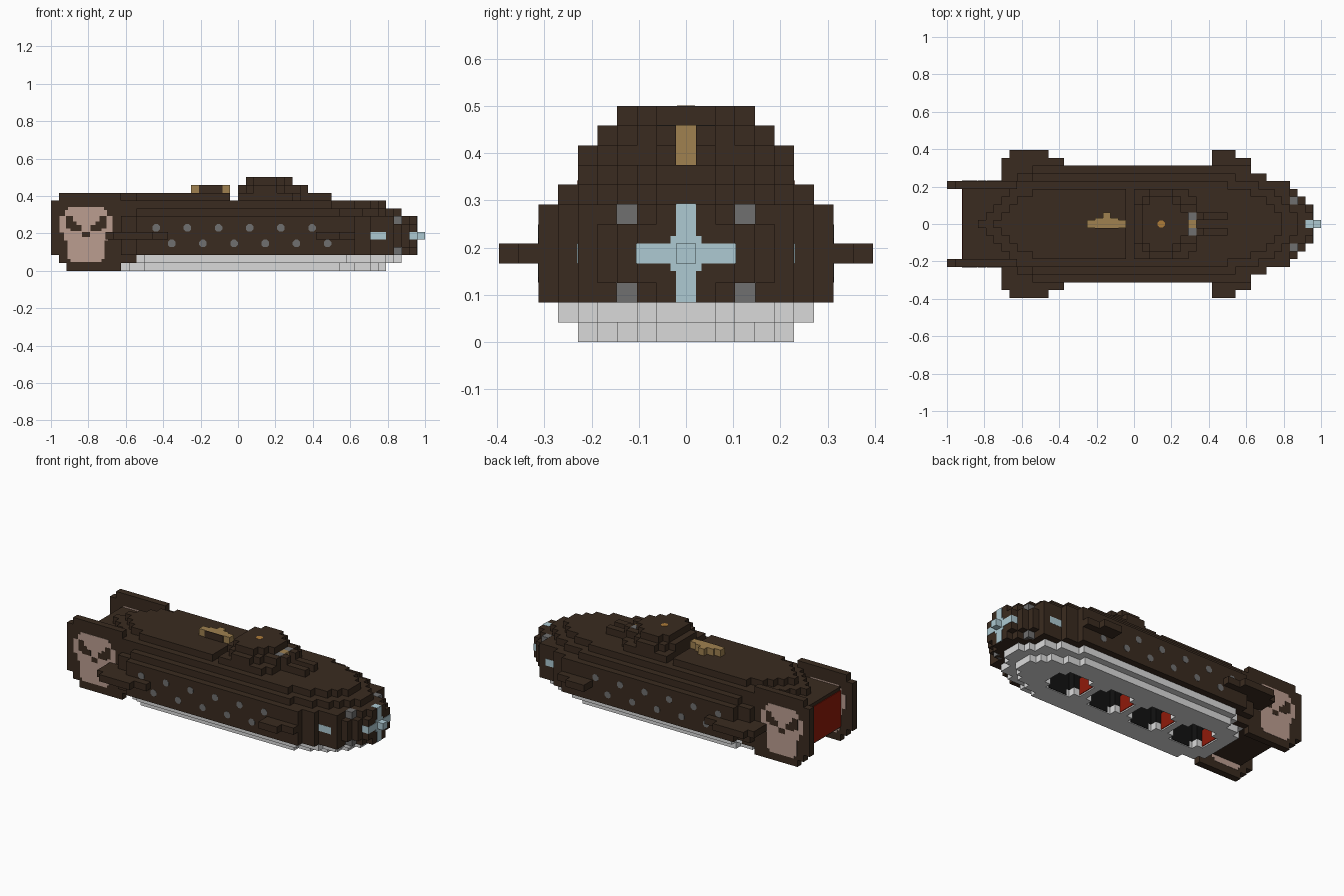
import bpy, bmesh, math

U = 1 / 24  # one block

cube = bpy.data.objects.get("Cube")
if cube:
    bpy.data.objects.remove(cube, do_unlink=True)


def material(name, r, g, b):
    m = bpy.data.materials.new(name)
    m.use_nodes = True
    m.diffuse_color = (r, g, b, 1)
    node = next(n for n in m.node_tree.nodes if n.type == 'BSDF_PRINCIPLED')
    node.inputs["Base Color"].default_value = (r, g, b, 1)
    node.inputs["Roughness"].default_value = 0.8
    return m


BROWN = material("dark brown", 0.042, 0.024, 0.014)
PALE = material("pale grey", 0.7, 0.7, 0.7)
GREY = material("mid grey", 0.16, 0.16, 0.16)
BLUE = material("pale blue", 0.42, 0.59, 0.65)
GOLD = material("dull gold", 0.35, 0.22, 0.08)
ORANGE = material("orange", 0.42, 0.2, 0.04)
BONE = material("bone pink", 0.5, 0.34, 0.28)
RED = material("dark red", 0.28, 0.01, 0.003)
BLACK = material("black", 0.006, 0.006, 0.006)


def prism(name, polys, lo, hi, mat, axis='z'):
    """Extrude flat outlines (in blocks) along z or y."""
    bm = bmesh.new()
    for poly in polys:
        if axis == 'z':
            place = lambda p, h: (p[0] * U, p[1] * U, h * U)
        else:
            place = lambda p, h: (p[0] * U, h * U, p[1] * U)
        a = [bm.verts.new(place(p, lo)) for p in poly]
        b = [bm.verts.new(place(p, hi)) for p in poly]
        bm.faces.new(a)
        bm.faces.new(b[::-1])
        n = len(a)
        for i in range(n):
            j = (i + 1) % n
            bm.faces.new((a[j], a[i], b[i], b[j]))
    bmesh.ops.recalc_face_normals(bm, faces=bm.faces)
    mesh = bpy.data.meshes.new(name)
    bm.to_mesh(mesh)
    bm.free()
    mesh.materials.append(mat)
    ob = bpy.data.objects.new(name, mesh)
    bpy.context.collection.objects.link(ob)
    return ob


def steps(sections, end):
    """Symmetric stepped outline from (start x, half width) sections."""
    side = []
    for i, (x, w) in enumerate(sections):
        x2 = sections[i + 1][0] if i + 1 < len(sections) else end
        side += [(x, w), (x2, w)]
    return side + [(x, -w) for x, w in reversed(side)]


def slab(name, z0, z1, sections, end, mat=BROWN):
    return prism(name, [steps(sections, end)], z0, z1, mat)


def rect(x0, x1, y0, y1):
    return [(x0, y0), (x1, y0), (x1, y1), (x0, y1)]


def octagon(x, y, r):
    return [(x + r * math.cos(math.tau * (i + 0.5) / 8),
             y + r * math.sin(math.tau * (i + 0.5) / 8)) for i in range(8)]


def box(name, x0, x1, y0, y1, z0, z1, mat=BROWN):
    return prism(name, [rect(x0, x1, y0, y1)], z0, z1, mat)


# Keel in two steps
keel_lower = slab("keel_lower", 0, 1, [(-15, 3.5), (-14, 4.5), (-12, 5.5), (13, 4.5),
                                       (15, 3.5), (17, 2.5), (18, 1.5)], 19, PALE)
keel_upper = slab("keel_upper", 1, 2, [(-15, 4.5), (-13, 5.5), (-12, 6.5), (14, 5.5),
                                       (17, 4.5), (19, 2.5), (20, 1.5)], 21, PALE)

# Main hull, fuller at mid height towards the bow
stern = [(-22, 4.5), (-17, 5.5), (-15, 6.5), (-13, 7.5), (15, 6.5), (17, 5.5)]
slim = stern + [(20, 3.5), (21, 2.5), (22, 1.5)]
full = stern + [(20, 4.5), (21, 3.5), (22, 2.5)]
hull_lower = slab("hull_lower", 2, 3, slim, 23)
hull_middle = slab("hull_middle", 3, 6, full, 23)
slab("hull_upper", 6, 7, slim, 23)

# Four dark bays cut up through the keel, pale only at their stepped corners
centres = [-10, -3, 4, 11]
bays = [steps([(c - 3, 1.5), (c - 2, 2.5), (c + 2, 1.5)], c + 3) for c in centres]
cutter = prism("bay_cutter", bays, -1, 4, BLACK)
cutter.hide_render = True
cutter.display_type = 'WIRE'
for part in (keel_lower, keel_upper, hull_lower, hull_middle):
    mod = part.modifiers.new("bays", 'BOOLEAN')
    mod.operation = 'DIFFERENCE'
    mod.solver = 'EXACT'
    mod.object = cutter
    if part is not keel_lower:
        mod.material_mode = 'TRANSFER'
prism("bay_red_panels", [rect(c - 3, c - 2.9, -1.5, 1.5) for c in centres], 0.2, 2.6, RED)
for s, side in ((1, "left"), (-1, "right")):
    prism("bay_lining_" + side, [rect(c - 1.5, c + 1.5, s * 2.42, s * 2.5)
                                 for c in centres], 0.1, 1, BLACK)

# Roof steps
slab("shoulder", 7, 8, [(-22, 4.5), (-15, 5.5), (-13, 6.5), (13, 5.5), (16, 4.5),
                        (18, 3.5), (19, 2.5), (20, 1.5)], 21)
slab("roof_lower", 8, 9, [(-20, 0.5), (-19, 1.5), (-18, 2.5), (-17, 3.5), (-16, 4.5),
                          (-14, 5.5), (12, 4.5), (15, 3.5), (17, 2.5), (18, 1.5)], 19)
slab("roof_rear", 9, 10, [(-18, 0.5), (-17, 1.5), (-16, 2.5), (-15, 3.5), (-13, 4.5)], -1)
slab("roof_front", 9, 10, [(0, 4.5), (7, 3.5)], 8)

# Cabin
slab("cabin_lower", 10, 11, [(0, 2.5), (1, 3.5), (2, 4.5), (5, 3.5), (6, 2.5)], 8)
slab("cabin_upper", 11, 12, [(1, 2.5), (2, 3.5), (5, 2.5), (6, 1.5)], 7)
prism("cabin_lamp", [octagon(3.5, 0, 0.5)], 12, 12.03, ORANGE)
box("cabin_nose_top", 7, 8, -0.5, 0.5, 11, 11.03, GOLD)
box("cabin_nose_front", 8, 8.05, -0.5, 0.5, 9, 11, GOLD)
for s, side in ((1, "left"), (-1, "right")):
    box("window_" + side, 7, 8, s * 0.5, s * 1.5, 11, 11.03, GREY)
    box("rail_" + side, 8, 12, s * 0.5, s * 1.5, 9, 10)
    box("rail_step_" + side, 8, 9, s * 0.5, s * 1.5, 10, 11)

# Roof gun
box("gun_barrel", -6, -1, -0.5, 0.5, 10, 11, GOLD)
box("gun_mount", -5, -2, 0.5, 0.8, 10, 11, GOLD)
box("gun_mount_tip", -4, -3, 0.8, 1.5, 10, 11, GOLD)
box("gun_guard", -5, -2, -0.6, -0.5, 10, 11)

# Bow cross
box("bow_tip", 23, 24, -0.5, 0.5, 4, 5, BLUE)
box("cross_upright", 22.9, 23.06, -0.5, 0.5, 2, 7, BLUE)
box("cross_top", 22, 23, -0.5, 0.5, 7, 7.03, BLUE)
slab("cross_arms", 4, 5, [(22, 2.53)], 23.05, BLUE)
slab("cross_centre", 3.6, 5.4, [(22.9, 0.8)], 23.05, BLUE)

# Stern panel
box("stern_panel", -22.1, -22, -4.5, 4.5, 2.2, 7.5, RED)

# Side plates: stepped outline, drawn in x and z
plate = [(-22, 0), (-15, 0), (-15, 1), (-13, 1), (-13, 2), (-14, 2), (-14, 9), (-15, 9),
         (-15, 10), (-23, 10), (-23, 9), (-24, 9), (-24, 2), (-23, 2), (-23, 1), (-22, 1)]
# Skull emblem, half outlines mirrored about its middle
MID = -19.5
half_skull = [(2.3, 8.2), (2.3, 7.8), (2.7, 7.8), (2.7, 7), (3.4, 7), (3.4, 4.9),
              (2.8, 4.9), (2.8, 3.9), (2.4, 3.9), (2.4, 1.5), (2, 1.5), (2, 1.1)]
skull = [(MID + x, z) for x, z in half_skull]
skull += [(MID - x, z) for x, z in reversed(half_skull)]
half_eye = [(0.6, 5.1), (2, 5.1), (2, 5.4), (2.6, 5.4), (2.6, 7), (1.7, 7),
            (1.7, 6.3), (1.2, 6.3), (1.2, 5.9), (0.6, 5.9)]
eyes = [[(MID + m * x, z) for x, z in half_eye] for m in (1, -1)]
nose = rect(MID - 0.5, MID + 0.5, 4.3, 5)
dots = [octagon(x + 4 * k, z, 0.52) for x, z in ((-10.5, 5.5), (-8.5, 3.5))
        for k in range(6)]

for s, side in ((1, "left"), (-1, "right")):
    prism("stern_plate_" + side, [plate], s * 4.5, s * 5.5, BROWN, 'y')
    prism("skull_" + side, [skull], s * 5.5, s * 5.54, BONE, 'y')
    prism("skull_inner_" + side, [skull], s * 4.5, s * 4.46, BONE, 'y')
    prism("skull_face_" + side, eyes + [nose], s * 5.52, s * 5.57, BROWN, 'y')
    # Fins, portholes and bow details
    for tag, wide, narrow in (("rear", (-17, -9), (-16, -11)), ("front", (10, 15), (10, 13))):
        box(f"{tag}_fin_{side}", *wide, s * 5.5, s * 8.5, 4, 5)
        box(f"{tag}_fin_tip_{side}", *narrow, s * 8.5, s * 9.5, 4, 5)
    prism("portholes_" + side, dots, s * 7.5, s * 7.53, GREY, 'y')
    prism("bow_window_" + side, [rect(17, 19, 4, 5)], s * 5.5, s * 5.53, BLUE, 'y')
    for z, tag in ((2, "lower"), (6, "upper")):
        box(f"bow_lamp_{tag}_{side}", 20, 21.03, s * 2.5, s * 3.53, z, z + 1.02, GREY)
